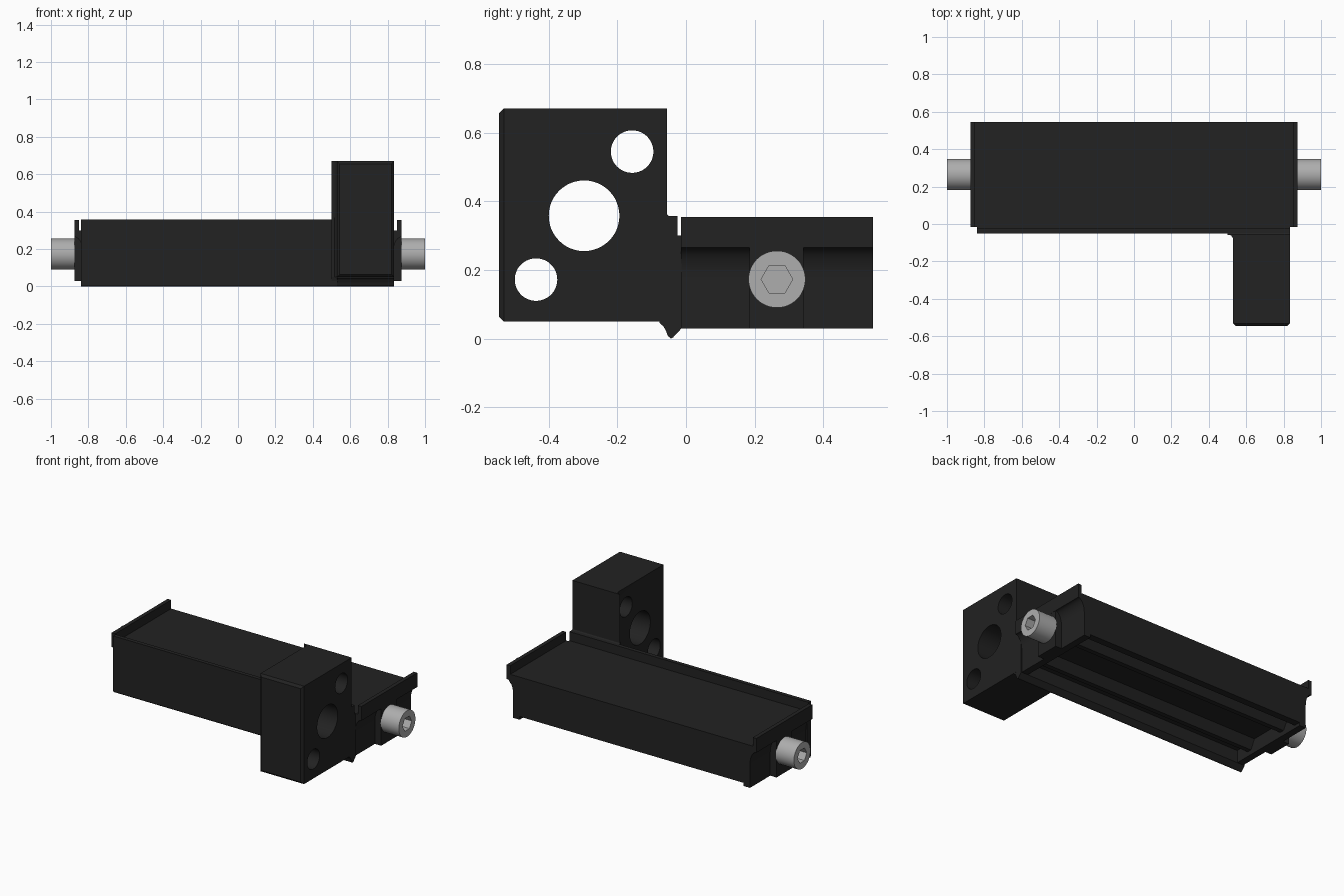
import bpy, bmesh
from math import pi, cos, sin

if "Cube" in bpy.data.objects:
    bpy.data.objects.remove(bpy.data.objects["Cube"])

def material(name, v):
    m = bpy.data.materials.new(name)
    m.diffuse_color = (v, v, v, 1)
    m.use_nodes = True
    m.node_tree.nodes["Principled BSDF"].inputs["Base Color"].default_value = m.diffuse_color
    return m

BLACK = material("black_anodised", 0.016)
STEEL = material("steel", 0.42)

def finish(name, bm, mat):
    bmesh.ops.recalc_face_normals(bm, faces=bm.faces)
    me = bpy.data.meshes.new(name)
    bm.to_mesh(me)
    bm.free()
    me.materials.append(mat)
    ob = bpy.data.objects.new(name, me)
    bpy.context.collection.objects.link(ob)
    return ob

def prism_bm(pts, axis, a, b):
    """Extrude a 2D profile from a to b along axis (x: yz, y: xz, z: xy profile)."""
    place = {'x': lambda p, t: (t, p[0], p[1]),
             'y': lambda p, t: (p[0], t, p[1]),
             'z': lambda p, t: (p[0], p[1], t)}[axis]
    bm = bmesh.new()
    lo, hi = ([bm.verts.new(place(p, t)) for p in pts] for t in (a, b))
    bm.faces.new(lo)
    bm.faces.new(hi)
    for i in range(len(pts)):
        j = (i + 1) % len(pts)
        bm.faces.new((lo[i], lo[j], hi[j], hi[i]))
    return bm

def prism(name, pts, axis, a, b, mat=BLACK):
    return finish(name, prism_bm(pts, axis, a, b), mat)

def arc(cx, cy, rx, ry, a0, a1, n):
    return [(cx + rx * cos(a0 + (a1 - a0) * i / n), cy + ry * sin(a0 + (a1 - a0) * i / n))
            for i in range(n + 1)]

def circle(y, z, r, n=48):
    return arc(y, z, r, r, 0, 2 * pi, n)[:-1]

def smooth(ob):
    bpy.ops.object.select_all(action='DESELECT')
    ob.select_set(True)
    bpy.context.view_layer.objects.active = ob
    bpy.ops.object.shade_smooth_by_angle(angle=pi / 6)

def cut(ob, cutter):
    mod = ob.modifiers.new("cut", 'BOOLEAN')
    mod.object, mod.operation, mod.solver = cutter, 'DIFFERENCE', 'EXACT'
    bpy.context.view_layer.objects.active = ob
    bpy.ops.object.modifier_apply(modifier=mod.name)
    bpy.data.objects.remove(cutter)

# Main slab with lengthwise grooves and ribs underneath
prism("slab", [(-0.03, 0.30), (0.545, 0.30), (0.545, 0.05), (0.50, 0.05), (0.49, 0.11),
               (0.43, 0.11), (0.40, 0.06), (0.37, 0.06), (0.34, 0.12), (0.14, 0.12),
               (0.11, 0.06), (0.08, 0.06), (0.05, 0.11), (-0.03, 0.11)], 'x', -0.81, 0.81)

# Front rail with raised lip and hooked lower edge
prism("front_rail", [(-0.05, 0.357), (-0.025, 0.357), (-0.025, 0.30), (-0.013, 0.30),
                     (-0.013, 0.03), (-0.038, 0.003), (-0.045, 0.0), (-0.05, 0.008)],
      'x', -0.84, 0.835)

# End caps, clamp pads and socket screws, mirrored left and right
for side, s in (("left", -1), ("right", 1)):
    curve = arc(0.875, 0.18, 0.045, 0.085, pi, pi / 2, 10)
    profile = [(0.785, 0.03), (0.83, 0.03)] + curve + [
        (0.875, 0.355), (0.85, 0.355), (0.85, 0.30), (0.785, 0.30)]
    cap = prism(side + "_end_cap", [(s * x, z) for x, z in profile], 'y', -0.015, 0.545)
    smooth(cap)
    prism(side + "_pad", [(0.185, 0.03), (0.342, 0.03), (0.342, 0.268), (0.185, 0.268)],
          'x', s * 0.80, s * 0.874)

    bm = prism_bm(circle(0.265, 0.173, 0.083), 'x', s * 0.873, s * 1.0)
    rim = [e for e in bm.edges if all(abs(v.co.x) > 0.99 for v in e.verts)]
    bmesh.ops.bevel(bm, geom=rim, offset=0.008, segments=3, profile=0.5, affect='EDGES')
    screw = finish(side + "_screw", bm, STEEL)
    cut(screw, prism("socket", circle(0.265, 0.173, 0.046, 6), 'x', s * 0.93, s * 1.05, STEEL))
    smooth(screw)

# Mounting block with flared root, chamfered front and three cross holes
outline = arc(0.50, -0.085, 0.03, 0.03, pi / 2, 0, 6) + [
    (0.53, -0.545), (0.835, -0.545), (0.835, -0.055)]
bm = prism_bm(outline, 'z', 0.05, 0.67)
front = [e for e in bm.edges if all(v.co.y < -0.54 for v in e.verts)]
bmesh.ops.bevel(bm, geom=front, offset=0.014, segments=1, profile=0.5, affect='EDGES')
block = finish("mounting_block", bm, BLACK)
for y, z, r in ((-0.157, 0.545, 0.062), (-0.297, 0.358, 0.103), (-0.437, 0.172, 0.062)):
    cut(block, prism("hole", circle(y, z, r), 'x', 0.4, 0.95))
smooth(block)

# Web joining block and rail
web = [(-0.06, 0.37)] + arc(-0.045, 0.367, 0.011, 0.011, pi, 1.5 * pi, 4) + [
    (-0.03, 0.35), (-0.03, 0.03), (-0.056, 0.03), (-0.06, 0.05)]
prism("block_web", web, 'x', 0.501, 0.834)

# Lower fillet below the block
prism("lower_fillet", [(-0.045, 0.001), (-0.053, 0.008), (-0.058, 0.022), (-0.066, 0.036),
                       (-0.077, 0.046), (-0.077, 0.06), (-0.045, 0.06)], 'x', 0.528, 0.834)
